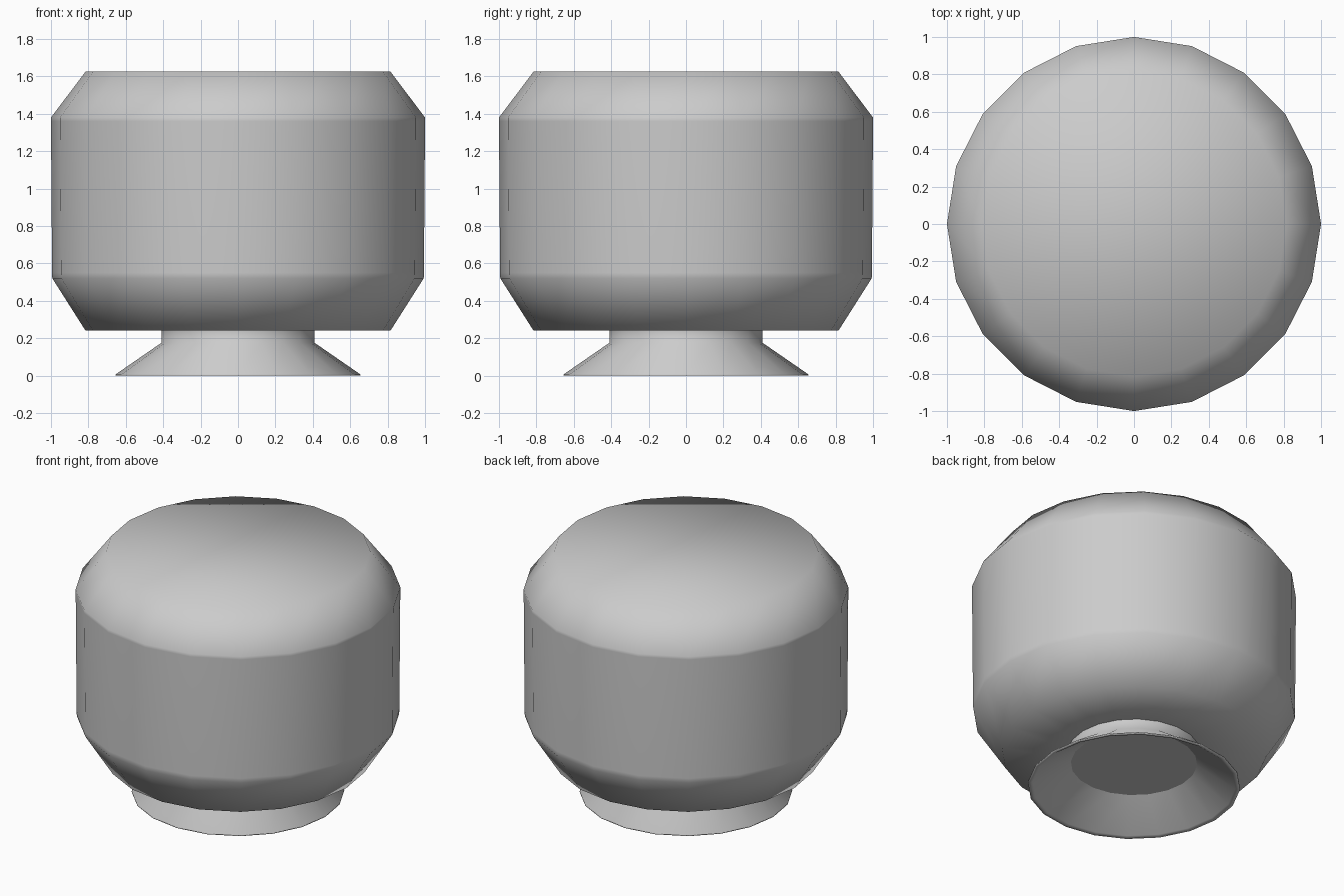
import bpy
import bmesh
from math import sin, cos, tau

if "Cube" in bpy.data.objects:
    bpy.data.objects.remove(bpy.data.objects["Cube"])

SIDES = 20


def lathe(name, profile, cap_end=False):
    """Revolve (radius, height) points around z; optionally close the last ring."""
    bm = bmesh.new()
    rings = [[bm.verts.new((r * cos(tau * i / SIDES), r * sin(tau * i / SIDES), z))
              for i in range(SIDES)] for r, z in profile]
    for a, b in zip(rings, rings[1:]):
        for i in range(SIDES):
            j = (i + 1) % SIDES
            bm.faces.new((a[i], a[j], b[j], b[i]))
    if cap_end:
        bm.faces.new(rings[-1])
    for f in bm.faces:
        f.smooth = True
    mesh = bpy.data.meshes.new(name)
    bm.to_mesh(mesh)
    bm.free()
    obj = bpy.data.objects.new(name, mesh)
    bpy.context.collection.objects.link(obj)
    return obj


# Drum body: flat underside, chamfer, near-straight wall, chamfer, flat top
lathe("body", [
    (0.41, 0.24), (0.815, 0.24),
    (0.993, 0.52), (0.994, 0.55),
    (1.0, 1.36), (1.0, 1.38),
    (0.815, 1.625),
], cap_end=True)

# Flared foot: from the hollow's ceiling out over the lip, up to the neck.
# The profile runs from the neck's inside outwards so all normals face out.
foot_profile = [
    (0.39, 0.16), (0.625, 0.005), (0.635, 0.0), (0.655, 0.0),
    (0.655, 0.006), (0.41, 0.175), (0.41, 0.24),
]
lathe("foot", foot_profile)

# Ceiling of the hollow inside the foot, facing down
lathe("foot_ceiling", [(0.20, 0.16), (0.39, 0.16)])
lathe("foot_ceiling_centre", [(0.20, 0.16), (0.02, 0.16)], cap_end=True).data.flip_normals()
